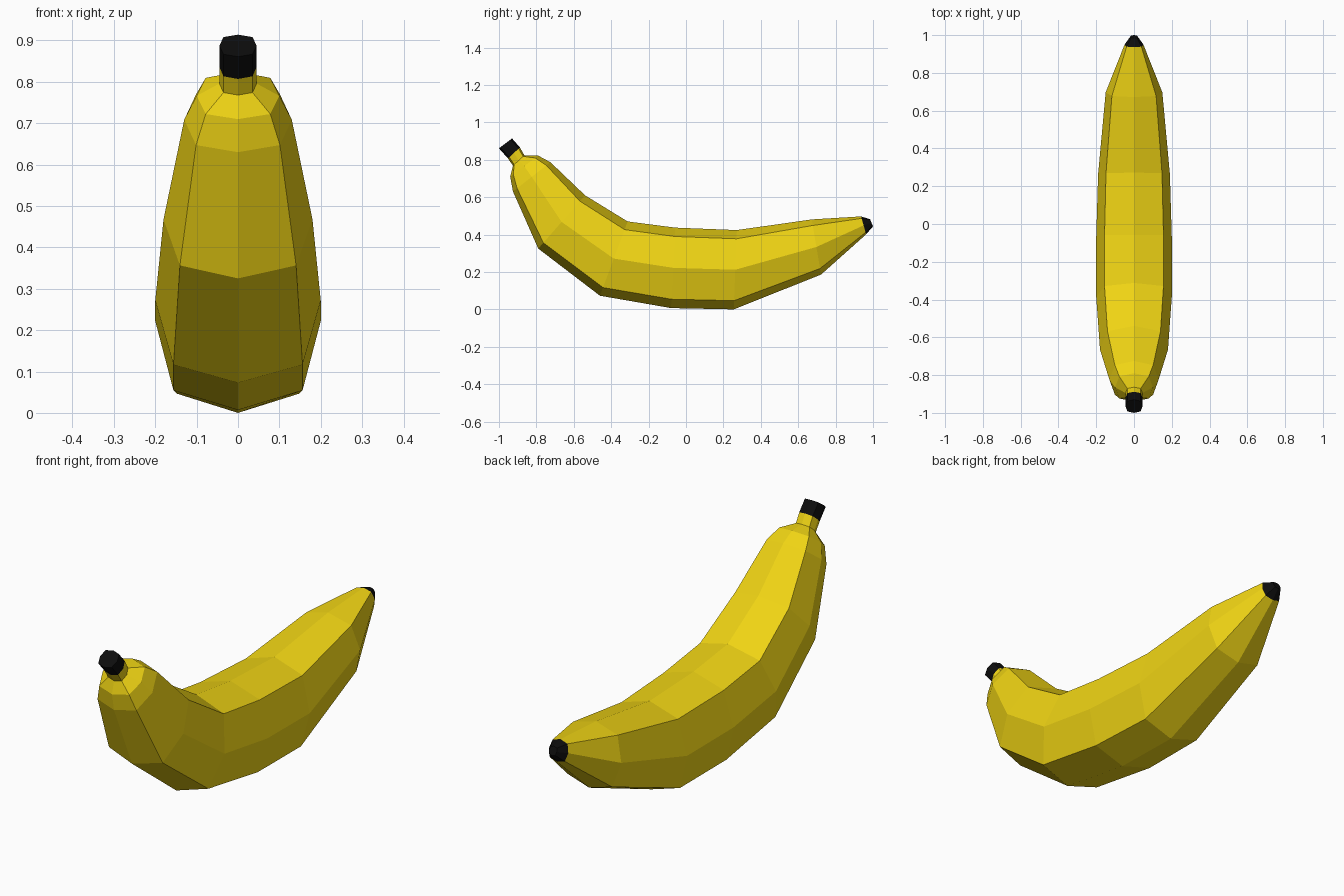
import bpy, bmesh
from mathutils import Vector

if "Cube" in bpy.data.objects:
    bpy.data.objects.remove(bpy.data.objects["Cube"])

def material(name, rgb):
    m = bpy.data.materials.new(name)
    m.diffuse_color = (*rgb, 1)
    m.use_nodes = True
    m.node_tree.nodes["Principled BSDF"].inputs["Base Color"].default_value = m.diffuse_color
    return m

yellow = material("yellow_peel", (0.87, 0.66, 0.007))
black = material("black_ends", (0.004, 0.004, 0.004))

# Eight-sided section, a squarish octagon: (sideways, outward) factors
D = 0.78
SECTION = [(0, 1), (D, D), (1, 0), (D, -D), (0, -1), (-D, -D), (-1, 0), (-D, D)]

def loft(name, rings, mat, cap_start, cap_end):
    """Each ring: underside y, z, upper side y, z, half width in x."""
    bm = bmesh.new()
    loops = []
    for y0, z0, y1, z1, w in rings:
        low, high = Vector((0, y0, z0)), Vector((0, y1, z1))
        mid, half = (low + high) / 2, (high - low) / 2
        loops.append([bm.verts.new(mid + half * v + Vector((w * u, 0, 0)))
                      for u, v in SECTION])
    for a, b in zip(loops, loops[1:]):
        for i in range(8):
            j = (i + 1) % 8
            bm.faces.new((a[i], a[j], b[j], b[i]))
    if cap_start:
        bm.faces.new(loops[0])
    if cap_end:
        bm.faces.new(loops[-1])
    bmesh.ops.recalc_face_normals(bm, faces=bm.faces)
    # Open tubes: make sure the sides point away from the core
    f = bm.faces[0]
    core = sum((v.co for v in loops[0] + loops[1]), Vector()) / 16
    if f.normal.dot(f.calc_center_median() - core) < 0:
        bmesh.ops.reverse_faces(bm, faces=bm.faces)
    me = bpy.data.meshes.new(name)
    bm.to_mesh(me)
    bm.free()
    me.materials.append(mat)
    ob = bpy.data.objects.new(name, me)
    bpy.context.collection.objects.link(ob)
    return ob

stem_ring = (-0.952, 0.807, -0.888, 0.866, 0.045)
tip_ring = (0.963, 0.401, 0.936, 0.497, 0.05)

# Curved yellow fruit, from stem neck to blossom end
loft("banana_peel", [
    stem_ring,
    (-0.925, 0.768, -0.864, 0.824, 0.045),
    (-0.94, 0.71, -0.79, 0.822, 0.10),
    (-0.925, 0.63, -0.725, 0.787, 0.13),
    (-0.79, 0.325, -0.54, 0.61, 0.18),
    (-0.46, 0.073, -0.312, 0.47, 0.20),
    (-0.08, 0.007, -0.057, 0.437, 0.20),
    (0.255, 0.0, 0.272, 0.424, 0.19),
    (0.722, 0.186, 0.672, 0.481, 0.15),
    tip_ring], yellow, False, False)

# Black cut stem
loft("stem_end", [stem_ring, (-1.0, 0.861, -0.93, 0.914, 0.045)], black, False, True)

# Black blossom tip
loft("blossom_tip", [tip_ring, (1.0, 0.444, 0.984, 0.482, 0.02)], black, False, True)
